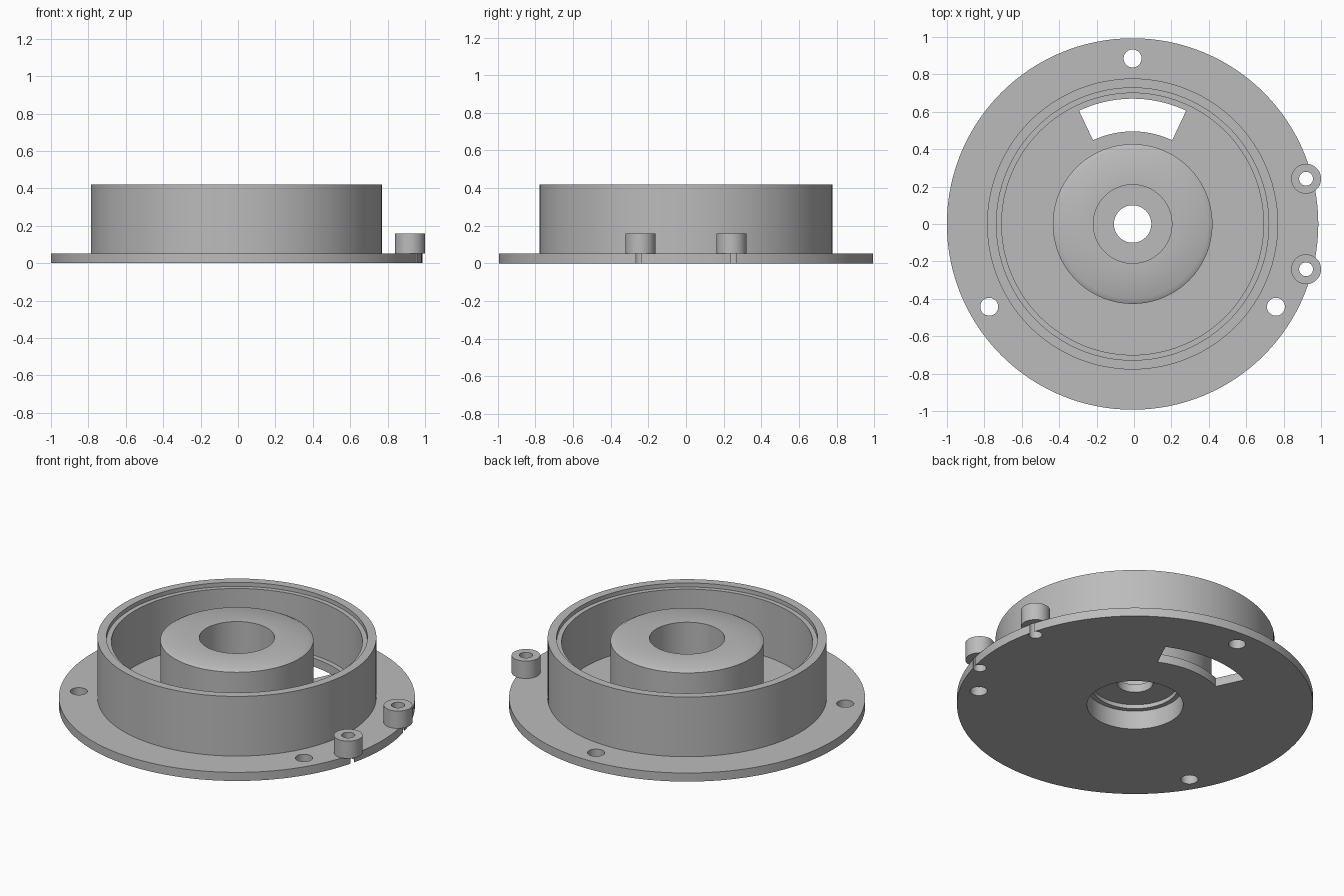
import bpy, bmesh
from math import sin, cos, pi, radians

cube = bpy.data.objects.get("Cube")
if cube:
    bpy.data.objects.remove(cube)

CX = -0.0075          # axis of the round housing
FLANGE_TOP = 0.053

grey = bpy.data.materials.new("plain_grey")
grey.use_nodes = True
colour = (0.5, 0.5, 0.5, 1)
grey.diffuse_color = colour
grey.node_tree.nodes["Principled BSDF"].inputs["Base Color"].default_value = colour


def make_object(name, bm):
    bmesh.ops.recalc_face_normals(bm, faces=bm.faces)
    mesh = bpy.data.meshes.new(name)
    bm.to_mesh(mesh)
    bm.free()
    mesh.materials.append(grey)
    obj = bpy.data.objects.new(name, mesh)
    bpy.context.collection.objects.link(obj)
    return obj


def lathe(name, profile, x, y, steps):
    """Turn a closed (radius, height) profile around a vertical axis."""
    bm = bmesh.new()
    rings = []
    for i in range(steps):
        a = 2 * pi * i / steps
        rings.append([bm.verts.new((x + r * cos(a), y + r * sin(a), z)) for r, z in profile])
    n = len(profile)
    for i in range(steps):
        a, b = rings[i], rings[(i + 1) % steps]
        for j in range(n):
            k = (j + 1) % n
            bm.faces.new((a[j], b[j], b[k], a[k]))
    return make_object(name, bm)


def prism(name, outline, z0, z1):
    """Extrude a flat outline upwards."""
    bm = bmesh.new()
    face = bm.faces.new([bm.verts.new((x, y, z0)) for x, y in outline])
    top = bmesh.ops.extrude_face_region(bm, geom=[face])["geom"]
    verts = [v for v in top if isinstance(v, bmesh.types.BMVert)]
    bmesh.ops.translate(bm, verts=verts, vec=(0, 0, z1 - z0))
    return make_object(name, bm)


def arc(x, y, r, start, end, steps):
    angles = [radians(start + (end - start) * i / steps) for i in range(steps + 1)]
    return [(x + r * cos(a), y + r * sin(a)) for a in angles]


def cut(target, cutter):
    cutter.hide_render = True
    mod = target.modifiers.new("cut", 'BOOLEAN')
    mod.operation = 'DIFFERENCE'
    mod.solver = 'EXACT'
    mod.object = cutter
    bpy.context.view_layer.objects.active = target
    bpy.ops.object.modifier_apply(modifier=mod.name)
    bpy.data.objects.remove(cutter)


def smooth(obj):
    bpy.ops.object.select_all(action='DESELECT')
    obj.select_set(True)
    bpy.context.view_layer.objects.active = obj
    bpy.ops.object.shade_smooth_by_angle(angle=radians(30))


# Housing: flange, stepped rim wall, hub with bore, web and lower pocket
housing = lathe("housing", [
    (0.268, 0), (0.993, 0), (0.993, FLANGE_TOP), (0.778, FLANGE_TOP),
    (0.778, 0.42), (0.728, 0.42), (0.728, 0.395), (0.70, 0.395),
    (0.70, FLANGE_TOP), (0.427, FLANGE_TOP), (0.427, 0.405), (0.40, 0.42),
    (0.21, 0.42), (0.21, 0.19), (0.10, 0.19), (0.10, 0.14),
    (0.24, 0.14), (0.24, 0.115), (0.268, 0.115)], CX, 0, 128)

# Three mounting holes and two boss holes through the flange
holes = [(CX + 0.885 * cos(radians(a)), 0.885 * sin(radians(a)), 0.048) for a in (90, 210, 330)]
holes += [(0.92, side * 0.242, 0.037) for side in (-1, 1)]
for x, y, r in holes:
    cut(housing, prism("hole_cutter", arc(x, y, r, 0, 350, 35), -0.1, 0.1))

# Curved slot in the floor
slot = arc(CX, 0, 0.67, 64.7, 115.3, 24) + arc(CX, 0, 0.495, 115.3, 64.7, 24)
cut(housing, prism("slot_cutter", slot, -0.1, 0.1))
smooth(housing)

# Two hollow bosses overhanging the flange edge
for name, side in (("right_boss", -1), ("left_boss", 1)):
    boss = lathe(name, [(0.037, FLANGE_TOP), (0.08, FLANGE_TOP), (0.08, 0.16), (0.037, 0.16)],
                 0.92, side * 0.242, 48)
    smooth(boss)
